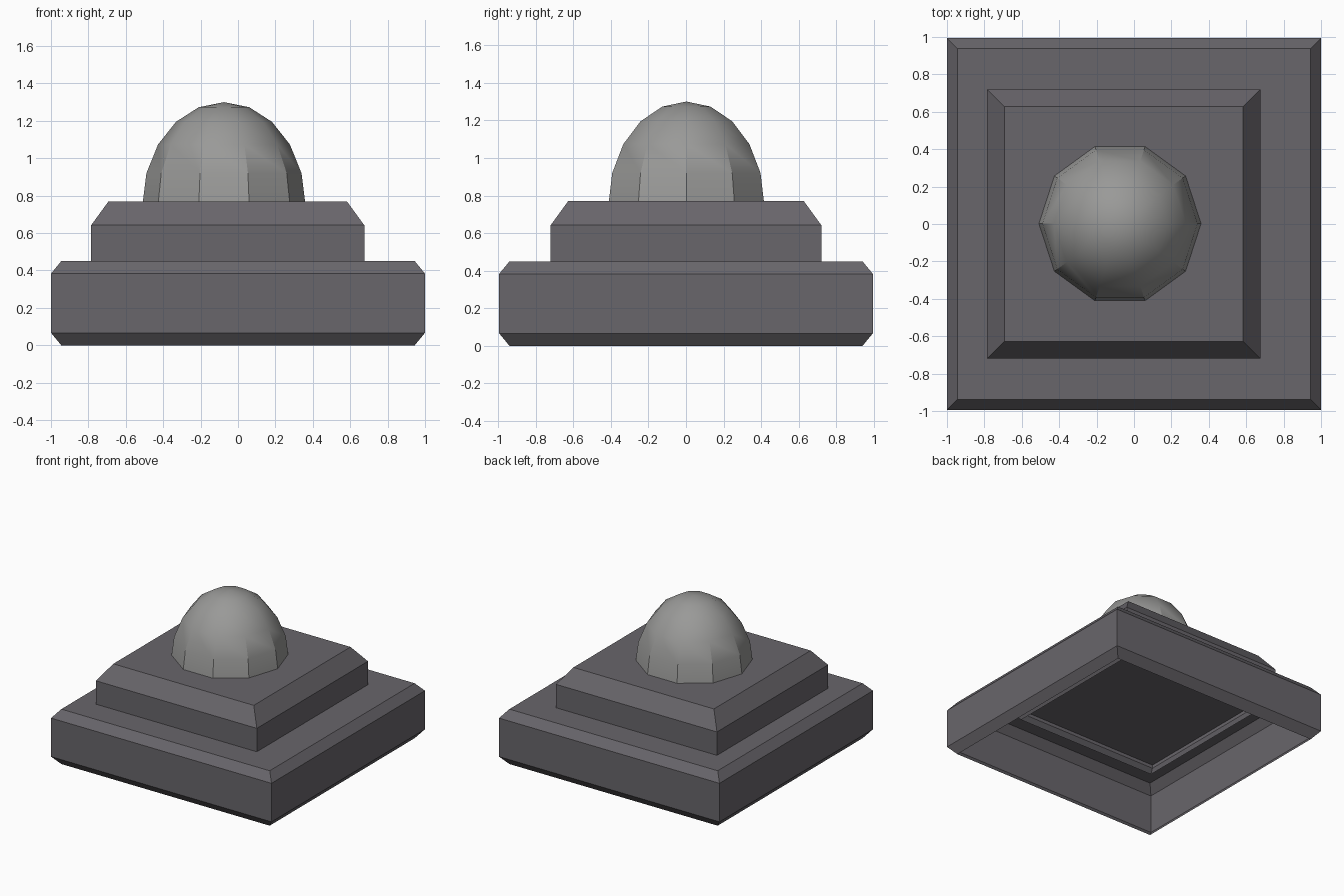
import bpy, bmesh, math

if "Cube" in bpy.data.objects:
    bpy.data.objects.remove(bpy.data.objects["Cube"])


def material(name, rgb):
    m = bpy.data.materials.new(name)
    m.diffuse_color = (*rgb, 1.0)
    m.use_nodes = True
    m.node_tree.nodes["Principled BSDF"].inputs["Base Color"].default_value = m.diffuse_color
    return m


def loft(name, rings, mat, smooth=None):
    """Join equal-length rings from bottom to top and close the top only."""
    bm = bmesh.new()
    loops = [[bm.verts.new(p) for p in ring] for ring in rings]
    for low, high in zip(loops, loops[1:]):
        n = len(low)
        for i in range(n):
            j = (i + 1) % n
            bm.faces.new((low[i], low[j], high[j], high[i]))
    bm.faces.new(loops[-1])
    bmesh.ops.remove_doubles(bm, verts=bm.verts, dist=1e-5)
    mesh = bpy.data.meshes.new(name)
    bm.to_mesh(mesh)
    bm.free()
    mesh.materials.append(mat)
    obj = bpy.data.objects.new(name, mesh)
    bpy.context.collection.objects.link(obj)
    return obj


def slab(name, cx, hx, hy, z0, z1, inset, drop, mat):
    """Open-bottomed block with chamfered top and bottom rims."""
    rings = []
    for z, d in ((z0, inset), (z0 + drop, 0), (z1 - drop, 0), (z1, inset)):
        x, y = hx - d, hy - d
        rings.append([(cx - x, -y, z), (cx + x, -y, z), (cx + x, y, z), (cx - x, y, z)])
    return loft(name, rings, mat)


stone = material("dark_grey_stone", (0.14, 0.132, 0.147))
pale = material("mid_grey_dome", (0.32, 0.32, 0.313))

# Two stepped slabs
slab("lower_slab", 0.0, 1.0, 0.994, 0.0, 0.45, 0.055, 0.067, stone)
slab("upper_slab", -0.055, 0.73, 0.72, 0.295, 0.77, 0.093, 0.128, stone)

# Ten-sided half dome sunk slightly into the upper slab
bpy.ops.mesh.primitive_uv_sphere_add(segments=10, ring_count=10, radius=1.0)
dome = bpy.context.object
dome.name = "dome"
bm = bmesh.new()
bm.from_mesh(dome.data)
bmesh.ops.delete(bm, geom=[v for v in bm.verts if v.co.z < -0.01], context='VERTS')
for v in bm.verts:
    x, y, z = v.co
    a = math.atan2(y, x) + math.radians(90)  # put a corner towards the back
    r = 0.436 * math.hypot(x, y)
    v.co = (-0.075 + r * math.cos(a), 0.002 + r * math.sin(a), 0.75 + 0.55 * z)
bm.to_mesh(dome.data)
bm.free()
dome.data.materials.append(pale)
bpy.ops.object.shade_smooth_by_angle(angle=math.radians(33))
